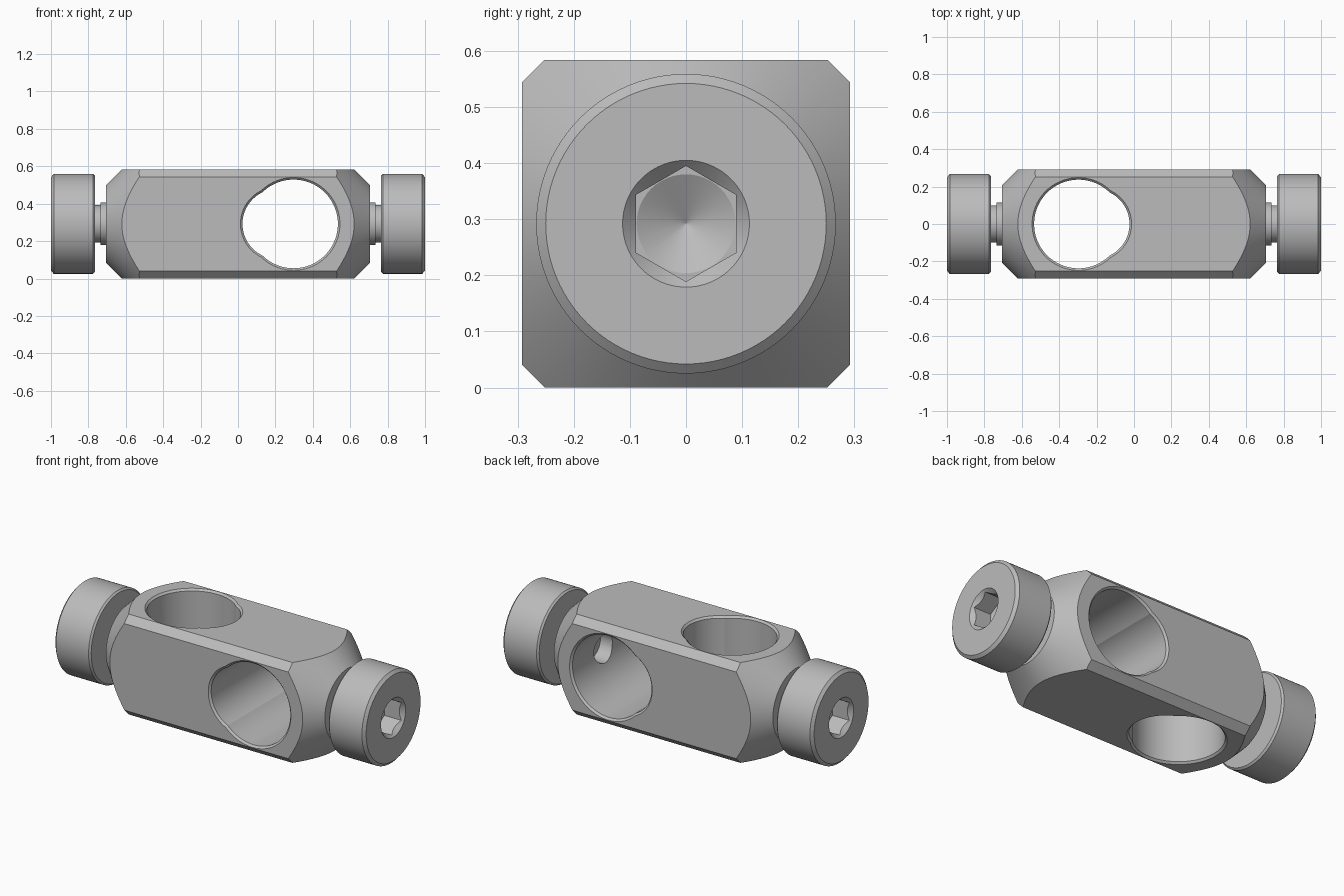
import bpy, bmesh, math
from mathutils import Matrix

if "Cube" in bpy.data.objects:
    bpy.data.objects.remove(bpy.data.objects["Cube"], do_unlink=True)

HALF = 0.292      # half width of the square body, also the height of its axis

steel = bpy.data.materials.new("satin steel grey")
steel.use_nodes = True
GREY = (0.5, 0.5, 0.5, 1)
steel.diffuse_color = GREY
steel.node_tree.nodes["Principled BSDF"].inputs["Base Color"].default_value = GREY


def add_object(name, bm):
    bmesh.ops.recalc_face_normals(bm, faces=bm.faces)
    mesh = bpy.data.meshes.new(name)
    bm.to_mesh(mesh)
    bm.free()
    mesh.materials.append(steel)
    obj = bpy.data.objects.new(name, mesh)
    bpy.context.collection.objects.link(obj)
    return obj


def lathe(name, profile, sides=96, matrix=Matrix()):
    """Turn (x, radius) points around the x axis into a closed solid."""
    bm = bmesh.new()
    rings = []
    for x, r in profile:
        angles = [math.tau * i / sides for i in range(sides)]
        rings.append([bm.verts.new((x, r * math.sin(a), r * math.cos(a))) for a in angles])
    for a, b in zip(rings, rings[1:]):
        for i in range(sides):
            j = (i + 1) % sides
            bm.faces.new((a[i], a[j], b[j], b[i]))
    bm.faces.new(rings[0])
    bm.faces.new(rings[-1])
    bm.transform(matrix)
    return add_object(name, bm)


def combine(obj, cutter, operation="DIFFERENCE"):
    """Apply a boolean and discard the cutter."""
    mod = obj.modifiers.new("cut", "BOOLEAN")
    mod.operation, mod.solver, mod.object = operation, "EXACT", cutter
    bpy.context.view_layer.update()
    graph = bpy.context.evaluated_depsgraph_get()
    mesh = bpy.data.meshes.new_from_object(obj.evaluated_get(graph))
    obj.modifiers.clear()
    obj.data = mesh
    bpy.data.objects.remove(cutter, do_unlink=True)


def shade(obj):
    bpy.ops.object.select_all(action="DESELECT")
    obj.select_set(True)
    bpy.context.view_layer.objects.active = obj
    bpy.ops.object.shade_smooth_by_angle(angle=math.radians(10))


# Body: square bar with chamfered long edges
bm = bmesh.new()
bmesh.ops.create_cube(bm, size=2, matrix=Matrix.Diagonal((0.705, HALF, HALF, 1)))
long_edges = [e for e in bm.edges if abs(e.verts[0].co.x - e.verts[1].co.x) > 1]
bmesh.ops.bevel(bm, geom=long_edges, offset=0.04, segments=1, affect="EDGES")
body = add_object("clamp_body", bm)

# Conical ends
combine(body, lathe("end_cones", [(-0.705, 0.208), (-0.505, 0.408),
                                  (0.505, 0.408), (0.705, 0.208)], 128), "INTERSECT")

# Crossed rod holes with chamfered rims and a relief on the inner side
for side, turn in ((1, Matrix.Rotation(math.pi / 2, 4, "Z")),
                   (-1, Matrix.Rotation(math.pi / 2, 4, "Y"))):
    for centre, r in ((0.297, 0.237), (0.211, 0.187)):
        half = [(HALF - 0.011, r), (HALF + 0.02, r + 0.031)]
        profile = [(-t, q) for t, q in reversed(half)] + half
        place = Matrix.Translation((side * centre, 0, 0)) @ turn
        combine(body, lathe("rod_hole", profile, 96, place))
    # Screw bore opening into the hole
    combine(body, lathe("bore", [(side * 0.45, 0.085), (side * 0.61, 0.085)], 48))

body.location.z = HALF
shade(body)

# Clamping screws: collar, neck and chamfered head with a hexagon socket
SCREW = [(0.69, 0.114), (0.735, 0.114), (0.735, 0.1), (0.765, 0.1), (0.765, 0.257),
         (0.775, 0.267), (0.985, 0.267), (1.0, 0.25)]
for name, angle in (("left_screw", 0), ("right_screw", math.pi)):
    screw = lathe(name, SCREW)
    combine(screw, lathe("countersink", [(0.97, 0.083), (1.02, 0.133)]))
    combine(screw, lathe("hex_socket", [(0.88, 0.103), (1.02, 0.103)], 6))
    combine(screw, lathe("drill_point", [(0.9, 0.088), (0.88, 0.088), (0.83, 0.0005)], 48))
    screw.rotation_euler.z = angle
    screw.location.z = HALF
    shade(screw)
